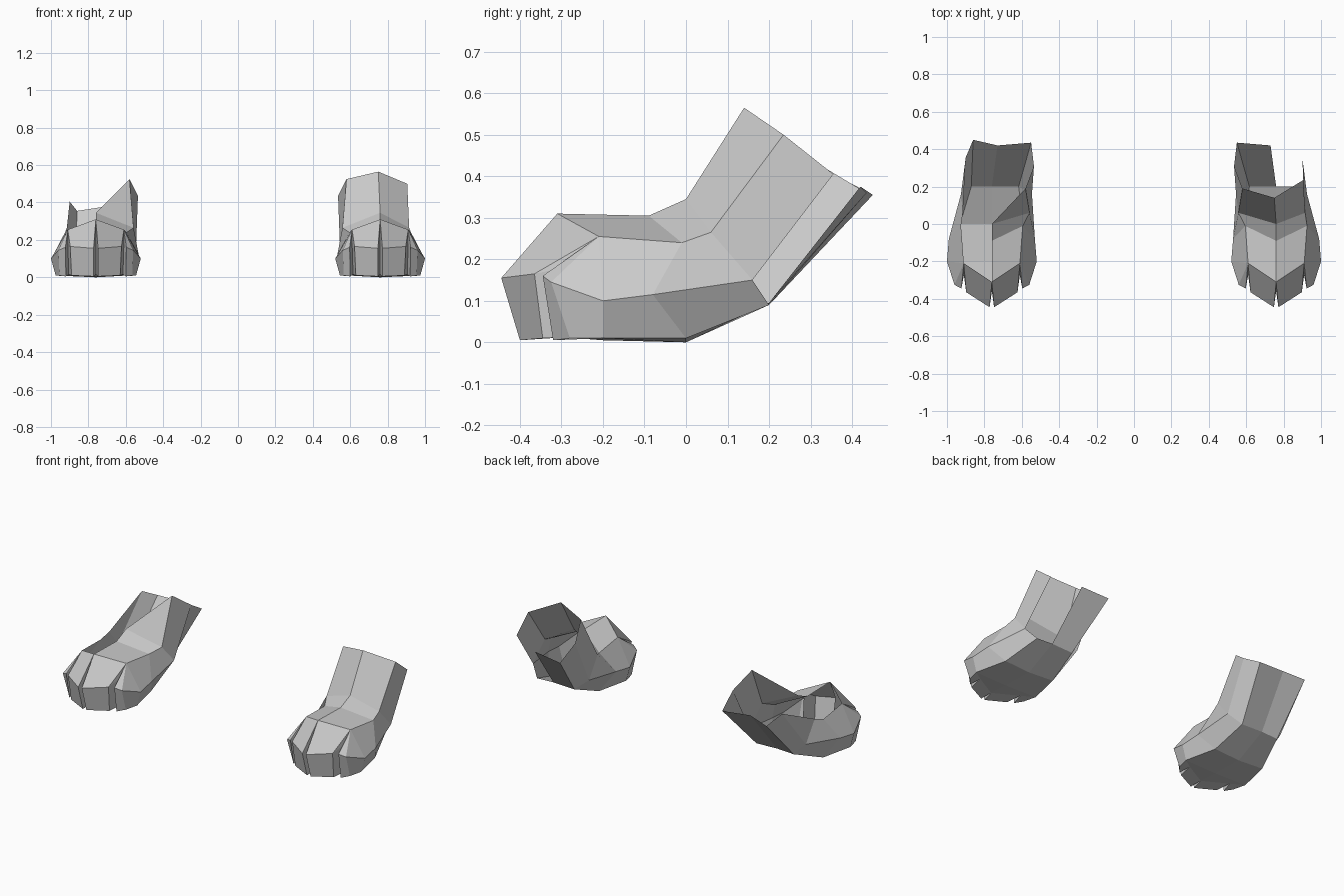
import bpy, bmesh

if "Cube" in bpy.data.objects:
    bpy.data.objects.remove(bpy.data.objects["Cube"])

CX = 0.76  # distance of each paw's centre line from x = 0

# Half cross-sections (x, y, z): top, upper, side, lower, bottom
KNUCKLES = [(0, -.31, .315), (.15, -.21, .26), (.24, -.2, .105), (.215, -.2, .015), (0, -.2, .01)]
INSTEP = [(0, -.09, .31), (.165, -.01, .245), (.23, -.08, .12), (.17, 0, .015), (0, .0, .005)]
ANKLE = [(0, 0, .35), (.155, .06, .27), (.165, .16, .155), (.11, .2, .095), (0, .2, .1)]
# Open, lopsided rim at the top of the leg
RIM = [(-.01, .14, .57), (.145, .235, .505), (.14, .355, .41), (.10, .45, .36),
       (-.03, .42, .38), (-.21, .435, .365), (-.225, .31, .44), (-.18, .19, .53)]


def full_ring(half, inner=1.0):
    """Mirror a half section into an eight-sided ring."""
    return half + [(-x * inner, y, z) for x, y, z in reversed(half[1:4])]


def paw(name, side, skip, partial):
    bm = bmesh.new()

    def vert(p):
        return bm.verts.new((side * (CX + p[0]), p[1], p[2]))

    def face(*vs):
        bm.faces.new(vs)

    # foot and leg shell, leaving out the missing panels
    rings = [[vert(p) for p in r] for r in
             (full_ring(KNUCKLES), full_ring(INSTEP), full_ring(ANKLE, 1.3), RIM)]
    for i in range(3):
        for j in range(8):
            k = (j + 1) % 8
            if (i, j) not in skip:
                face(rings[i][j], rings[i][k], rings[i + 1][k], rings[i + 1][j])
    for tri in partial:
        face(*[rings[i][j] for i, j in tri])

    # four toes separated by narrow V-shaped clefts
    A = rings[0]
    T, B = A[0], A[4]
    p, q = vert((0, -.36, .2)), vert((0, -.33, .02))
    for s, (u, sd, lo) in ((1, (1, 2, 3)), (-1, (7, 6, 5))):
        U, S, L = A[u], A[sd], A[lo]
        a, b, c, d, e, f, e2, f2, r, t = [vert((s * x, y, z)) for x, y, z in (
            (.012, -.445, .16), (.137, -.365, .17), (.13, -.345, .015), (.012, -.40, .01),
            (.163, -.345, .165), (.16, -.32, .01), (.2, -.325, .15), (.195, -.28, .015),
            (.15, -.27, .19), (.145, -.25, .02))]
        # middle toe: top, front, sole
        face(T, a, b, U)
        face(a, d, c, b)
        face(d, c, t, q)
        # outer toe: top, front, flank, sole
        face(U, e, e2)
        face(U, e2, S)
        face(e, f, f2, e2)
        face(e2, f2, L, S)
        face(f, f2, L, t)
        # cleft walls
        face(T, a, p)
        face(a, d, q, p)
        face(U, b, r)
        face(b, c, t, r)
        face(U, e, r)
        face(e, f, t, r)
        # ball of the foot
        face(q, t, L, B)

    bmesh.ops.recalc_face_normals(bm, faces=bm.faces)
    lo = min(v.co.z for v in bm.verts)
    for v in bm.verts:
        v.co.z -= lo
    mesh = bpy.data.meshes.new(name)
    bm.to_mesh(mesh)
    bm.free()
    bpy.context.collection.objects.link(bpy.data.objects.new(name, mesh))


# right paw: back outer panels of the leg are open
paw("right_paw", 1, {(2, 2), (2, 3)}, [])
# left paw: top outer strip and front of the leg are open
paw("left_paw", -1, {(0, 0), (1, 0), (2, 0), (2, 1), (2, 7)},
    [((2, 0), (2, 7), (3, 7)), ((2, 1), (2, 2), (3, 2))])
